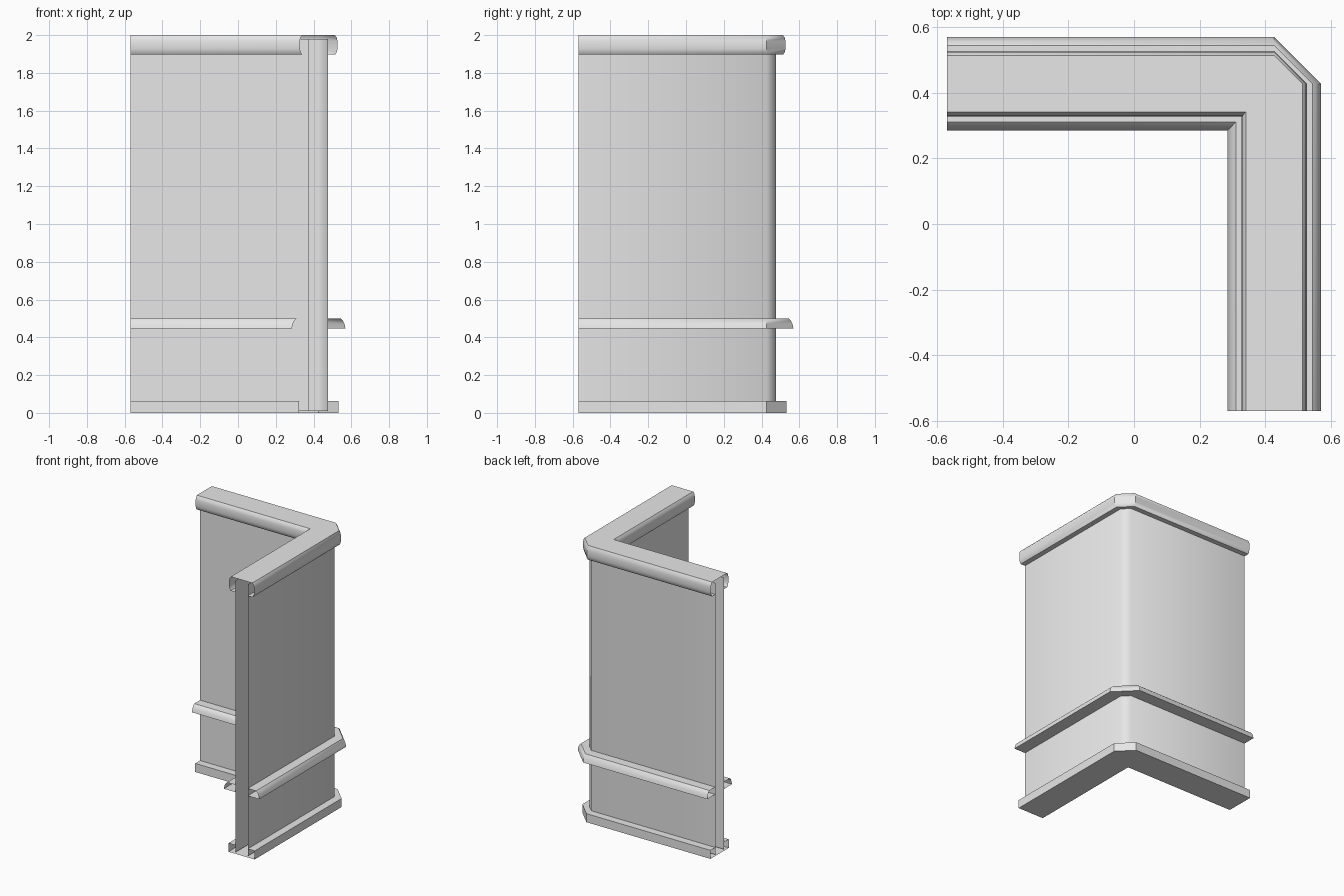
import bpy
import bmesh
import math

cube = bpy.data.objects.get("Cube")
if cube:
    bpy.data.objects.remove(cube, do_unlink=True)

CENTRE = 0.427   # centreline of both arms of the corner
END = -0.569     # open end of both arms
WALL = 0.05      # half thickness of the wall

grey = bpy.data.materials.new("plain_grey")
grey.use_nodes = True
grey.diffuse_color = (0.8, 0.8, 0.8, 1)
grey.node_tree.nodes["Principled BSDF"].inputs["Base Color"].default_value = (0.8, 0.8, 0.8, 1)


def rail(d, z):
    """Corner path at offset d: chamfered outside, mitred inside."""
    side = CENTRE + d
    turn = CENTRE if d > 0 else side
    return [(END, side, z), (turn, side, z), (side, turn, z), (side, END, z)]


def sweep(name, profiles, smooth_angle):
    """Sweep open (offset, height) profiles around the corner."""
    bm = bmesh.new()
    for profile in profiles:
        rows = [[bm.verts.new(p) for p in rail(d, z)] for d, z in profile]
        for low, high in zip(rows, rows[1:]):
            for i in range(3):
                bm.faces.new((low[i], low[i + 1], high[i + 1], high[i]))
    bmesh.ops.remove_doubles(bm, verts=bm.verts[:], dist=0.0001)
    mesh = bpy.data.meshes.new(name)
    bm.to_mesh(mesh)
    bm.free()
    mesh.materials.append(grey)
    mesh.shade_smooth()
    mesh.set_sharp_from_angle(angle=math.radians(smooth_angle))
    obj = bpy.data.objects.new(name, mesh)
    bpy.context.collection.objects.link(obj)
    return obj


def mirrored(profile):
    """Same profile on the inner side, running the other way."""
    return [(-d, z) for d, z in reversed(profile)]


# Wall: two sheets with open ends, softly shaded around the corner
face = [(WALL, 1.98), (WALL, 0.01)]
sweep("wall", [face, mirrored(face)], 50)

# Rounded coping over the wall top
cap = [(0.086, 2.0), (0.096, 1.986), (0.1, 1.967), (0.1, 1.928),
       (0.095, 1.908), (0.087, 1.897), (WALL, 1.897)]
sweep("top_cap", [mirrored(cap) + cap], 40)

# Quarter-round rail on both sides
rail_profile = [(WALL, 0.5), (0.116, 0.5), (0.128, 0.489), (0.137, 0.47),
                (0.142, 0.447), (WALL, 0.447)]
sweep("middle_rail", [rail_profile, mirrored(rail_profile)], 40)

# Square skirting with a closed underside
skirting = [(WALL, 0.062), (0.105, 0.062), (0.105, 0)]
sweep("base_skirting", [skirting + mirrored(skirting)], 40)
